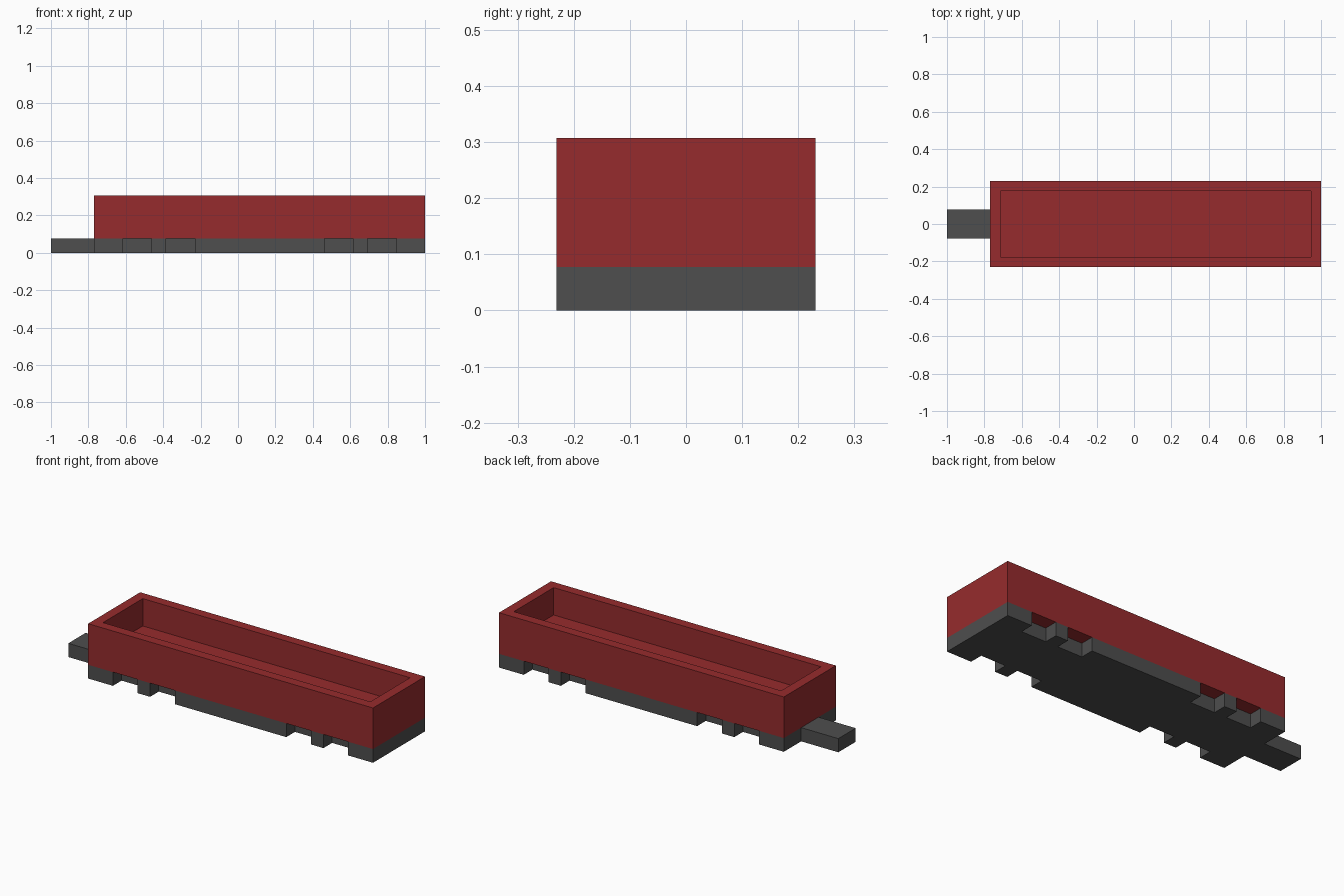
import bpy
import bmesh

if "Cube" in bpy.data.objects:
    bpy.data.objects.remove(bpy.data.objects["Cube"], do_unlink=True)

U = 2 / 26  # one grid step: the whole model is 26 steps long


def make_material(name, rgb):
    mat = bpy.data.materials.new(name)
    mat.use_nodes = True
    mat.diffuse_color = (*rgb, 1)
    bsdf = next(n for n in mat.node_tree.nodes if n.type == 'BSDF_PRINCIPLED')
    bsdf.inputs["Base Color"].default_value = (*rgb, 1)
    return mat


def extrude_outline(name, outline, z0, z1, mat):
    """Flat outline (in grid steps) extruded straight up from z0 to z1."""
    bm = bmesh.new()
    face = bm.faces.new([bm.verts.new((x * U, y * U, z0 * U)) for x, y in outline])
    new = bmesh.ops.extrude_face_region(bm, geom=[face])["geom"]
    verts = [g for g in new if isinstance(g, bmesh.types.BMVert)]
    bmesh.ops.translate(bm, verts=verts, vec=(0, 0, (z1 - z0) * U))
    bmesh.ops.recalc_face_normals(bm, faces=bm.faces)
    mesh = bpy.data.meshes.new(name)
    bm.to_mesh(mesh)
    bm.free()
    mesh.materials.append(mat)
    obj = bpy.data.objects.new(name, mesh)
    bpy.context.collection.objects.link(obj)
    return obj


def rectangle(x0, x1, y):
    return [(x0, -y), (x1, -y), (x1, y), (x0, y)]


red = make_material("dark red", (0.305, 0.0242, 0.0262))
grey = make_material("dark grey", (0.0762, 0.0762, 0.0762))

# Chassis: slab with four square wheel notches along each side
front_edge = [(-10, -3)]
for start in (-8, -5, 6, 9):
    front_edge += [(start, -3), (start, -2), (start + 2, -2), (start + 2, -3)]
front_edge.append((13, -3))
back_edge = [(x, -y) for x, y in reversed(front_edge)]
extrude_outline("chassis", front_edge + back_edge, 0, 1, grey)

# Coupling bar at one end
extrude_outline("coupling_bar", rectangle(-13, -10, 1), 0, 1, grey)

# Open wagon body: inset the top face and sink it to form the hold
body = extrude_outline("wagon_body", rectangle(-10, 13, 3), 1, 4, red)
bm = bmesh.new()
bm.from_mesh(body.data)
top = max(bm.faces, key=lambda f: f.calc_center_median().z)
bmesh.ops.inset_region(bm, faces=[top], thickness=U)
new = bmesh.ops.extrude_face_region(bm, geom=[top])["geom"]
floor_verts = [g for g in new if isinstance(g, bmesh.types.BMVert)]
bmesh.ops.translate(bm, verts=floor_verts, vec=(0, 0, -2 * U))
if top.is_valid:
    bmesh.ops.delete(bm, geom=[top], context='FACES_ONLY')
bmesh.ops.recalc_face_normals(bm, faces=bm.faces)
bm.to_mesh(body.data)
bm.free()
